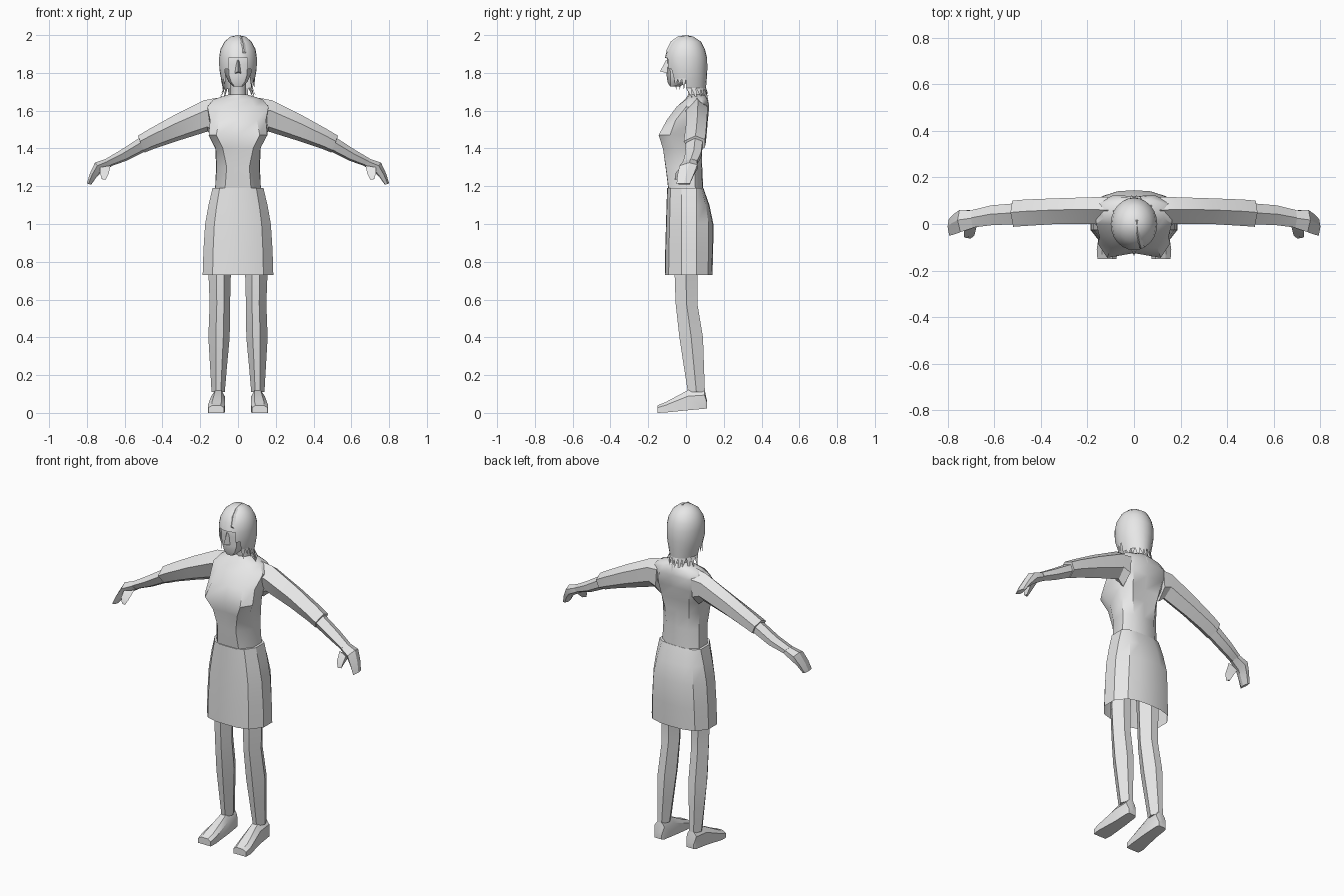
import bpy, bmesh, math
from mathutils import Vector

grey = bpy.data.materials.new("plain_grey")
grey.diffuse_color = (0.8, 0.8, 0.8, 1)


def finish(name, bm, angle=30, mirror=False):
    bmesh.ops.recalc_face_normals(bm, faces=bm.faces)
    me = bpy.data.meshes.new(name)
    bm.to_mesh(me)
    bm.free()
    me.materials.append(grey)
    ob = bpy.data.objects.new(name, me)
    bpy.context.collection.objects.link(ob)
    bpy.context.view_layer.objects.active = ob
    ob.select_set(True)
    bpy.ops.object.shade_smooth_by_angle(angle=math.radians(angle))
    ob.select_set(False)
    if mirror:
        ob.modifiers.new("mirror", 'MIRROR').use_mirror_merge = False
    return ob


def loft(name, rings, caps=(True, True), angle=30, mirror=False):
    """Skin closed rings that all have the same number of points."""
    bm = bmesh.new()
    vs = [[bm.verts.new(p) for p in r] for r in rings]
    n = len(vs[0])
    for a, b in zip(vs, vs[1:]):
        for i in range(n):
            j = (i + 1) % n
            bm.faces.new((a[i], a[j], b[j], b[i]))
    if caps[0]:
        bm.faces.new(vs[0])
    if caps[1]:
        bm.faces.new(vs[-1])
    return finish(name, bm, angle, mirror)


def both(half, z):
    """Full ring from a half section whose first and last points lie on x = 0."""
    return [(x, y, z) for x, y in half] + [(-x, y, z) for x, y in half[-2:0:-1]]


# Torso: z, front y, bust x y, front side x y, back side x y, back x y, spine y
torso = [
    (1.17, -.092, .07, -.09, .122, -.03, .122, .05, .07, .088, .092),
    (1.30, -.108, .06, -.107, .113, -.04, .116, .045, .07, .083, .086),
    (1.40, -.115, .08, -.122, .118, -.06, .120, .045, .08, .085, .084),
    (1.47, -.125, .115, -.145, .155, -.085, .13, .04, .09, .10, .095),
    (1.55, -.098, .10, -.102, .148, -.055, .155, .06, .10, .116, .112),
    (1.62, -.05, .09, -.05, .162, 0, .165, .09, .09, .123, .12),
    (1.66, -.005, .07, 0, .13, .025, .13, .085, .07, .112, .115),
    (1.685, .012, .03, .02, .05, .04, .05, .075, .03, .095, .10)]
loft("torso", [both([(0, r[1]), (r[2], r[3]), (r[4], r[5]), (r[6], r[7]),
                     (r[8], r[9]), (0, r[10])], r[0]) for r in torso], angle=40)

# Neck
loft("neck", [[(.043 * math.sin(a), y + .04 * math.cos(a), z)
               for a in [k * math.pi / 4 for k in range(8)]]
              for z, y in ((1.66, .055), (1.72, .05), (1.80, .03))], angle=50)

# Skirt: z, half width, front y, back y; flat panel down each side
skirt = []
for z, w, f, b in ((.73, .187, -.112, .14), (.86, .183, -.11, .144), (1.0, .174, -.106, .145),
                   (1.1, .156, -.103, .124), (1.19, .135, -.1, .092)):
    skirt.append(both([(0, f), (.4 * w, f * .98), (.72 * w, f * .82), (w, -.025), (w, .055),
                       (.75 * w, .055 + (b - .055) * .72),
                       (.4 * w, .055 + (b - .055) * .95), (0, b)], z))
loft("skirt", skirt, caps=(False, True), angle=32)

# Legs: z, inner x, outer x, front y, back y
legs = []
for z, a, b, f, k in ((.95, .03, .15, -.065, .07), (.73, .038, .156, -.06, .06),
                      (.58, .042, .150, -.055, .06), (.40, .044, .157, -.035, .09),
                      (.25, .058, .148, -.012, .095), (.11, .07, .14, .01, .10)):
    w, m = b - a, (f + k) / 2
    legs.append([(a + .3 * w, f, z), (a + .65 * w, f, z), (b, m, z),
                 (a + .7 * w, k, z), (a + .3 * w, k, z), (a, m, z)])
loft("leg", legs, mirror=True)

# Feet: y, inner x, outer x, sole z, top z
feet = []
for y, a, b, s, t in ((.112, .082, .128, .025, .06), (.098, .074, .137, .022, .125),
                      (.01, .07, .142, .014, .12), (-.11, .07, .16, .002, .056),
                      (-.15, .075, .157, 0, .04)):
    feet.append([(a, y, s), (b, y, s), (b, y, s + .7 * (t - s)),
                 (b - .022, y, t), (a + .018, y, t), (a, y, s + .7 * (t - s))])
loft("foot", feet, mirror=True)


# Arms: each ring is top x z, bottom x z, front y, back y
def arm_ring(xt, zt, xb, zb, f, k):
    c = f + (k - f) * .55
    return [(xt + (xb - xt) * t, y, zt + (zb - zt) * t) for y, t in
            ((c, 0), (f, .33), (f + (k - f) * .25, .85), (c, 1), (k, .7), (k, .22))]


loft("sleeve", [arm_ring(*r) for r in (
    (.11, 1.668, .125, 1.46, -.01, .115), (.18, 1.655, .16, 1.49, .0, .115),
    (.34, 1.575, .32, 1.44, .0, .11), (.475, 1.50, .44, 1.40, -.008, .105),
    (.53, 1.467, .495, 1.378, -.012, .10))], mirror=True, angle=25)
loft("forearm", [arm_ring(*r) for r in (
    (.50, 1.47, .47, 1.395, .0, .09), (.62, 1.392, .59, 1.335, -.005, .08),
    (.70, 1.345, .675, 1.305, -.015, .06))], mirror=True, angle=25)
loft("hand", [arm_ring(*r) for r in (
    (.695, 1.346, .67, 1.305, -.015, .058), (.757, 1.325, .72, 1.275, -.035, .06),
    (.785, 1.265, .748, 1.25, -.045, .04), (.80, 1.215, .777, 1.208, -.05, .02))],
    mirror=True, angle=25)
loft("thumb", [[(.675, -.01, 1.31), (.73, -.03, 1.30), (.725, .01, 1.285)],
               [(.685, -.05, 1.265), (.73, -.055, 1.27), (.72, -.02, 1.26)],
               [(.70, -.062, 1.235), (.722, -.06, 1.238), (.715, -.045, 1.236)]], mirror=True)

# Head: z, front y, cheek x y, side x y, back y
face = ((1.728, -.085, .018, -.082, .025, -.06, -.045),
        (1.752, -.098, .036, -.082, .05, -.035, .02),
        (1.79, -.103, .048, -.083, .067, -.01, .07),
        (1.845, -.099, .05, -.084, .076, -.01, .085),
        (1.90, -.104, .055, -.085, .08, 0, .09),
        (1.955, -.07, .04, -.06, .06, 0, .07))
loft("head", [both([(0, r[1]), (r[2], r[3]), (r[4], r[5]), (r[4] * .7, r[6] * .8),
                    (0, r[6])], r[0]) for r in face], angle=40)

# Nose
loft("nose", [[(-.017, -.095, 1.797), (0, -.137, 1.808), (.017, -.095, 1.797)],
              [(-.007, -.095, 1.865), (0, -.106, 1.868), (.007, -.095, 1.865)]], angle=20)

# Hair cap: z, half width, front y, back y; opened over the face
N = 24
bm = bmesh.new()
rows = ((1.992, .04, -.035, .04), (1.965, .072, -.075, .08), (1.925, .093, -.1, .1),
        (1.88, .1, -.112, .112), (1.82, .099, -.108, .113), (1.77, .09, -.09, .11),
        (1.72, .078, -.07, .106))
gap = (0, 0, 0, 25, 40, 85)
rings = []
for z, w, f, b in rows:
    ring = []
    for k in range(N):
        a = k * 2 * math.pi / N
        c, d = math.cos(a), (f if math.cos(a) > 0 else -b)
        ring.append(bm.verts.new((w * math.sin(a), c * d, z)))
    rings.append(ring)
top = bm.verts.new((0, 0, 2.0))
for k in range(N):
    j = (k + 1) % N
    bm.faces.new((top, rings[0][k], rings[0][j]))
    mid = abs(((k + .5) * 360 / N + 180) % 360 - 180)
    for i in range(len(rows) - 1):
        if mid > gap[i]:
            bm.faces.new((rings[i][k], rings[i][j], rings[i + 1][j], rings[i + 1][k]))
bmesh.ops.delete(bm, geom=[v for v in bm.verts if not v.link_faces], context='VERTS')
finish("hair_cap", bm, 40)

# Hair strands: tapering spikes hanging from the cap edge
bm = bmesh.new()
for k in range(N):
    j = (k + 1) % N
    mid = ((k + .5) * 360 / N + 180) % 360 - 180
    s, c = math.sin(math.radians(mid)), math.cos(math.radians(mid))
    odd = k % 2
    if abs(mid) < 42:
        continue
    if abs(mid) < 85:       # locks beside the face
        z, w, f, b = rows[5]
        tip = (s * .09, -c * .085, 1.735 - .025 * odd)
    else:                   # locks over neck and shoulders
        z, w, f, b = rows[6]
        tip = (s * (.1 if abs(mid) < 130 else .075), .02 - c * .105, 1.665 - .045 * odd * abs(c))
    ends = []
    for q in (k, j):
        a = q * 2 * math.pi / N
        ca = math.cos(a)
        ends.append(Vector((w * math.sin(a), ca * (f if ca > 0 else -b), z)))
    mids = [e.lerp(Vector(tip), .45) for e in ends]
    v = [bm.verts.new(p) for p in (ends[0], ends[1], mids[1], tip, mids[0])]
    bm.faces.new(v)
finish("hair_strands", bm, 40)

# Raised lock along the parting
loft("parting_lock", [[(x - .012, y, z - .006), (x, y - .006, z + .006), (x + .014, y, z - .006)]
                      for x, y, z in ((.012, .02, 1.995), (.016, -.035, 1.988),
                                      (.024, -.075, 1.96), (.032, -.1, 1.91))])
